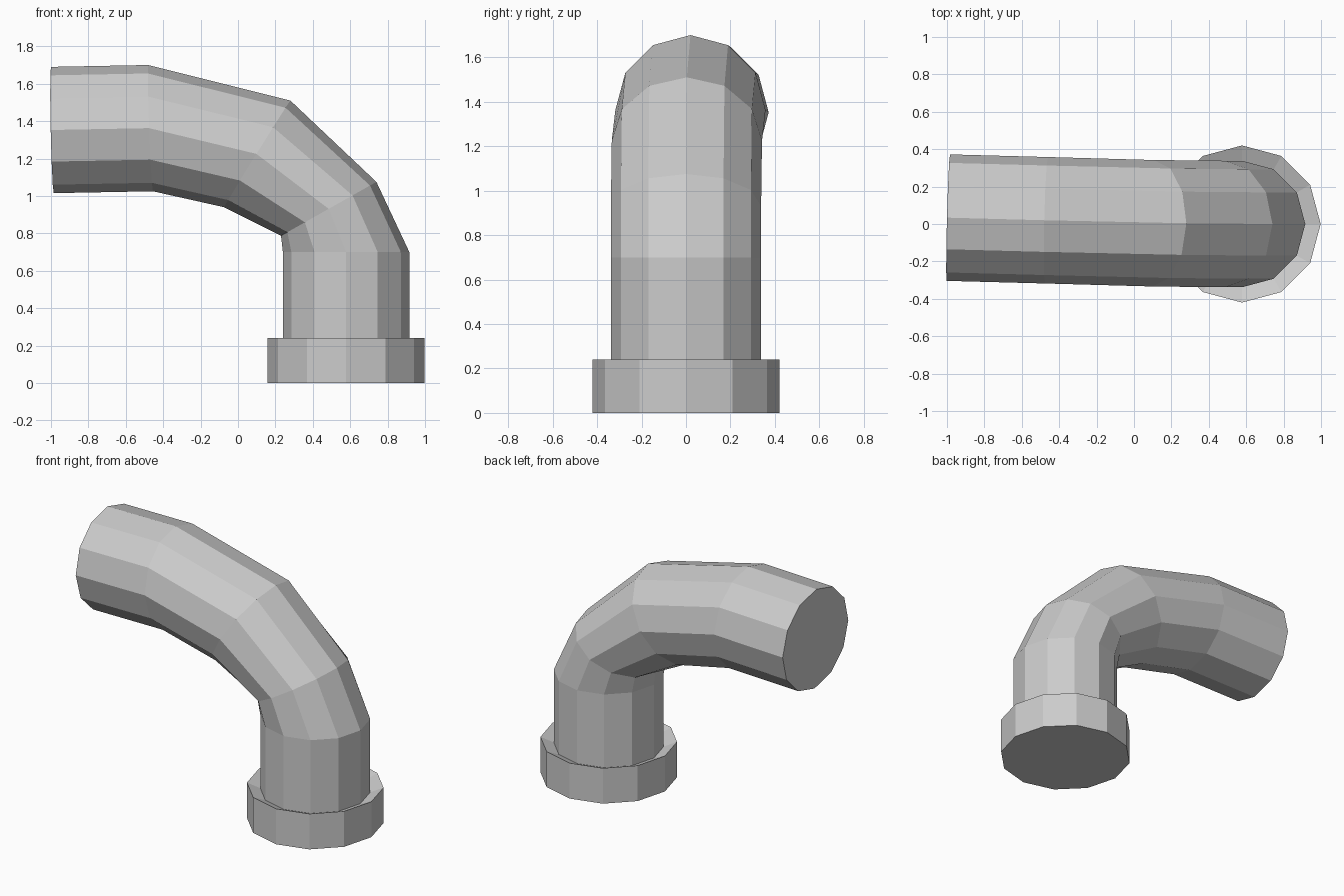
import bpy, bmesh
from math import cos, sin, pi
from mathutils import Vector

if "Cube" in bpy.data.objects:
    bpy.data.objects.remove(bpy.data.objects["Cube"])

SIDES = 12
R = 0.338      # pipe radius
CX = 0.578     # x of the upright axis


def loft(name, rings, cap_start, cap_end):
    """Skin 12-sided rings given as (outer point, inner point, side vector)."""
    bm = bmesh.new()
    loops = []
    for outer, inner, side in rings:
        o, i, b = Vector(outer), Vector(inner), Vector(side)
        c, a = (o + i) / 2, (o - i) / 2
        loops.append([bm.verts.new(c + a * cos(2 * pi * k / SIDES) + b * sin(2 * pi * k / SIDES))
                      for k in range(SIDES)])
    for lo, hi in zip(loops, loops[1:]):
        for k in range(SIDES):
            n = (k + 1) % SIDES
            bm.faces.new((lo[k], lo[n], hi[n], hi[k]))
    if cap_start:
        bm.faces.new(loops[0][::-1])
    if cap_end:
        bm.faces.new(loops[-1])
    mesh = bpy.data.meshes.new(name)
    bm.to_mesh(mesh)
    bm.free()
    obj = bpy.data.objects.new(name, mesh)
    bpy.context.collection.objects.link(obj)
    return obj


def level(r, z):
    return ((CX + r, 0, z), (CX - r, 0, z), (0, r, 0))


# Base collar, its top sloping down towards the pipe
loft("base_collar", [level(0.42, 0), level(0.42, 0.24), level(R, 0.205)], True, False)

# Bent pipe with a closed end, drifting slightly towards the back
loft("bent_pipe", [
    level(R, 0.205),
    level(R, 0.70),
    ((0.74, 0, 1.075), (0.23, 0, 0.787), (0, R, 0)),
    ((0.28, 0.004, 1.51), (-0.075, 0.004, 0.94), (0.004, R, 0)),
    ((-0.48, 0.02, 1.70), (-0.455, 0.02, 1.025), (0.008, R, 0)),
    ((-1.0, 0.034, 1.69), (-0.985, 0.034, 1.015), (0.009, R, 0)),
], False, True)
